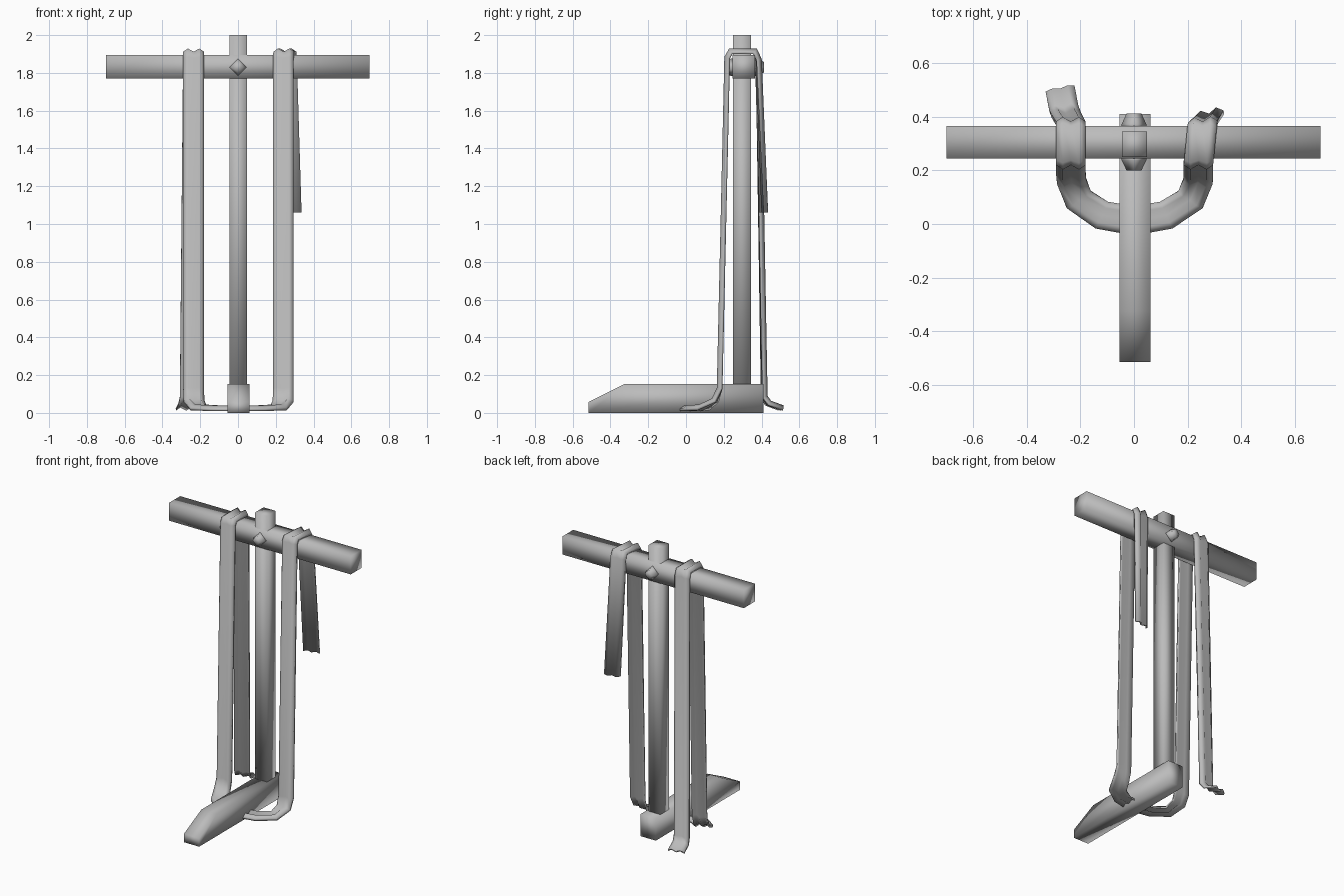
import bpy, bmesh, math
from mathutils import Vector

if "Cube" in bpy.data.objects:
    bpy.data.objects.remove(bpy.data.objects["Cube"], do_unlink=True)

GREY = (0.5, 0.5, 0.5, 1.0)
mat = bpy.data.materials.new("plain_grey")
mat.use_nodes = True
mat.diffuse_color = GREY
mat.node_tree.nodes["Principled BSDF"].inputs["Base Color"].default_value = GREY


def finish(name, bm):
    bmesh.ops.recalc_face_normals(bm, faces=bm.faces)
    mesh = bpy.data.meshes.new(name)
    bm.to_mesh(mesh)
    bm.free()
    mesh.materials.append(mat)
    mesh.polygons.foreach_set("use_smooth", [True] * len(mesh.polygons))
    obj = bpy.data.objects.new(name, mesh)
    bpy.context.collection.objects.link(obj)
    return obj


def loft(name, rings):
    """Skin a row of matching closed rings and cap both ends."""
    bm = bmesh.new()
    loops = [[bm.verts.new(p) for p in ring] for ring in rings]
    n = len(loops[0])
    for a, b in zip(loops, loops[1:]):
        for i in range(n):
            j = (i + 1) % n
            bm.faces.new((a[i], a[j], b[j], b[i]))
    bm.faces.new(loops[0])
    bm.faces.new(loops[-1][::-1])
    return finish(name, bm)


def box(name, x, y, z):
    return loft(name, [[(x[0], y[0], h), (x[1], y[0], h), (x[1], y[1], h), (x[0], y[1], h)]
                       for h in z])


# Timber frame
box("upright_post", (-0.045, 0.048), (0.25, 0.345), (0.02, 2.0))
box("cross_beam", (-0.7, 0.695), (0.245, 0.365), (1.77, 1.895))

# Foot with a sloping nose
side = [(-0.515, 0), (0.41, 0), (0.41, 0.153), (-0.325, 0.153), (-0.515, 0.058)]
loft("foot", [[(x, y, z) for y, z in side] for x in (-0.055, 0.062)])


# Diamond bolt heads on both sides of the beam
def diamond(y, r):
    return [(r * math.cos(k * math.pi / 2), y, 1.83 + r * math.sin(k * math.pi / 2))
            for k in range(4)]


loft("front_bolt", [diamond(0.25, 0.046), diamond(0.238, 0.046), diamond(0.2, 0.028)])
loft("back_bolt", [diamond(0.36, 0.046), diamond(0.372, 0.046), diamond(0.412, 0.028)])

# Draped strap: path position and heading, in degrees
path = [
    ((0.28, 0.412, 1.06), -12),
    ((0.256, 0.382, 1.87), -4),
    ((0.254, 0.364, 1.912), 0),
    ((0.242, 0.238, 1.912), 0),
    ((0.24, 0.22, 1.88), 0),
    ((0.24, 0.18, 0.13), 0),
    ((0.238, 0.155, 0.065), 8),
    ((0.21, 0.09, 0.027), 35),
    ((0.12, 0.033, 0.023), 65),
    ((0.0, 0.012, 0.022), 90),
    ((-0.12, 0.033, 0.023), 115),
    ((-0.205, 0.09, 0.027), 145),
    ((-0.232, 0.155, 0.065), 172),
    ((-0.235, 0.18, 0.13), 180),
    ((-0.235, 0.22, 1.88), 180),
    ((-0.235, 0.238, 1.912), 180),
    ((-0.235, 0.364, 1.912), 180),
    ((-0.236, 0.382, 1.87), 180),
    ((-0.253, 0.413, 0.085), 176),
    ((-0.262, 0.435, 0.05), 172),
    ((-0.276, 0.505, 0.024), 168),
]
# Rippled strap section: across, out
ripple = [(-0.055, 0.0), (-0.03, 0.017), (0.0, 0.0), (0.03, 0.017), (0.055, 0.0)]
section = ripple + [(u, v - 0.013) for u, v in reversed(ripple)]

rings = []
for i, (pos, deg) in enumerate(path):
    p = Vector(pos)
    before = (p - Vector(path[i - 1][0])).normalized() if i else None
    after = (Vector(path[i + 1][0]) - p).normalized() if i < len(path) - 1 else before
    before = before or after
    tangent = (before + after).normalized()
    a = math.radians(deg)
    across = Vector((math.cos(a), -math.sin(a), 0))
    out = tangent.cross(across).normalized() / max(0.7, tangent.dot(after))
    rings.append([p + across * u + out * v for u, v in section])
loft("draped_strap", rings)
